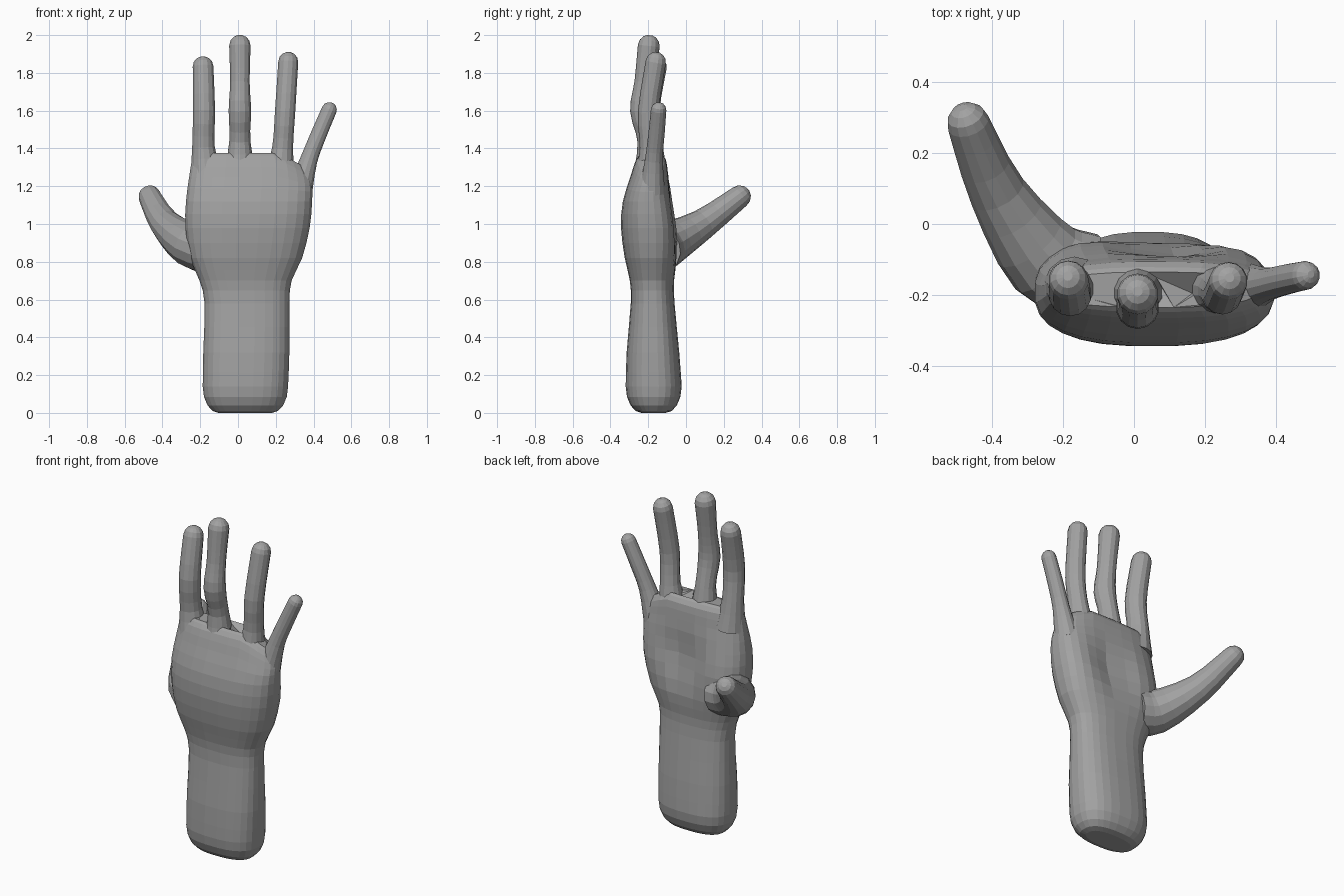
import bpy, bmesh, math
from mathutils import Vector

if "Cube" in bpy.data.objects:
    bpy.data.objects.remove(bpy.data.objects["Cube"])

skin = bpy.data.materials.new("clay_grey")
skin.diffuse_color = (0.36, 0.36, 0.36, 1)
skin.use_nodes = True
skin.node_tree.nodes["Principled BSDF"].inputs["Base Color"].default_value = skin.diffuse_color


def spline(knots, steps):
    """Smooth curve through knots of any number of values."""
    k = [knots[0], *knots, knots[-1]]
    out = []
    for a, b, c, d in zip(k, k[1:], k[2:], k[3:]):
        for s in range(steps):
            t = s / steps
            out.append([0.5 * (2 * q + (r - p) * t + (2 * p - 5 * q + 4 * r - w) * t ** 2
                               + (3 * q - p - 3 * r + w) * t ** 3)
                        for p, q, r, w in zip(a, b, c, d)])
    return out + [list(knots[-1])]


def loft(name, rings):
    """Closed skin through equal-length rings of points."""
    bm = bmesh.new()
    vs = [[bm.verts.new(p) for p in ring] for ring in rings]
    n = len(vs[0])
    for a, b in zip(vs, vs[1:]):
        for i in range(n):
            j = (i + 1) % n
            bm.faces.new((a[i], a[j], b[j], b[i]))
    bm.faces.new(vs[0][::-1])
    bm.faces.new(vs[-1])
    bmesh.ops.recalc_face_normals(bm, faces=bm.faces[:])
    me = bpy.data.meshes.new(name)
    bm.to_mesh(me)
    bm.free()
    me.materials.append(skin)
    ob = bpy.data.objects.new(name, me)
    bpy.context.collection.objects.link(ob)
    return ob


def digit(name, *knots, sides=14):
    """Round tube along (x, y, z, radius) knots, ending in a domed tip."""
    path = spline(knots, 3)
    pts = [Vector(p[:3]) for p in path]
    rad = [p[3] for p in path]
    last = len(pts) - 1
    tans = [(pts[min(i + 1, last)] - pts[max(i - 1, 0)]).normalized()
            for i in range(last + 1)]
    end, r, tip = pts[-1].copy(), rad[-1], tans[-1]
    for deg in (28, 54, 76):
        pts.append(end + tip * r * math.sin(math.radians(deg)))
        rad.append(r * math.cos(math.radians(deg)))
        tans.append(tip)
    rings = []
    for p, q, t in zip(pts, rad, tans):
        u = (Vector((1, 0, 0)) - t * t.x).normalized()
        v = t.cross(u)
        rings.append([p + (u * math.cos(k) + v * math.sin(k)) * q
                      for k in (math.tau * (i + 0.5) / sides for i in range(sides))])
    return loft(name, rings)


def section(z, x0, x1, y0, y1, sides=28):
    """Rounded-box slice with a hollow palm and a sloping knuckle line."""
    ring = []
    hollow = 0.06 * math.exp(-((z - 1.02) / 0.16) ** 2)
    slope = 0.55 * min(1, max(0, (z - 1.15) / 0.2))
    for i in range(sides):
        a = math.tau * (i + 0.5) / sides
        u, w = (math.copysign(abs(c) ** 0.78, c) for c in (math.cos(a), math.sin(a)))
        x = (x0 + x1) / 2 + u * (x1 - x0) / 2
        y = (y0 + y1) / 2 + w * (y1 - y0) / 2
        if w > 0:
            y -= hollow * math.exp(-((u - 0.1) / 0.45) ** 2)
        ring.append((x, y, z - slope * max(0, x - 0.22)))
    return ring


# Forearm and palm: z, x min, x max, y min, y max
profile = [
    (0.14, -0.188, 0.266, -0.32, -0.022),
    (0.32, -0.185, 0.273, -0.315, -0.035),
    (0.58, -0.178, 0.273, -0.293, -0.06),
    (0.70, -0.205, 0.285, -0.298, -0.062),
    (0.82, -0.255, 0.341, -0.325, -0.042),
    (0.98, -0.28, 0.381, -0.345, -0.03),
    (1.12, -0.277, 0.394, -0.335, -0.056),
    (1.25, -0.26, 0.394, -0.295, -0.088),
    (1.34, -0.245, 0.378, -0.265, -0.105),
    (1.375, -0.23, 0.35, -0.235, -0.135),
]
# Rounded stump below the forearm
rings = []
z, x0, x1, y0, y1 = profile[0]
for deg in (90, 68, 46, 23):
    s = math.sin(math.radians(deg))
    inset = 0.085 * (1 - math.cos(math.radians(deg)))
    rings.append(section(z * (1 - s), x0 + inset, x1 - inset, y0 + inset, y1 - inset))
rings += [section(*values) for values in spline(profile, 2)]
hand = loft("hand", rings)

# Fingers and thumb, each flaring where it leaves the palm
parts = [
    digit("index_finger", (-0.168, -0.18, 1.25, 0.088), (-0.183, -0.184, 1.41, 0.061),
          (-0.18, -0.2, 1.6, 0.06), (-0.185, -0.158, 1.832, 0.056)),
    digit("middle_finger", (0.01, -0.19, 1.25, 0.09), (0.01, -0.2, 1.44, 0.057),
          (0.01, -0.235, 1.6, 0.061), (0.01, -0.22, 1.75, 0.053),
          (0.01, -0.197, 1.943, 0.058)),
    digit("ring_finger", (0.217, -0.185, 1.23, 0.088), (0.236, -0.188, 1.4, 0.057),
          (0.249, -0.2, 1.59, 0.055), (0.266, -0.16, 1.857, 0.054)),
    digit("little_finger", (0.325, -0.18, 1.17, 0.07), (0.375, -0.17, 1.34, 0.047),
          (0.43, -0.156, 1.48, 0.043), (0.483, -0.145, 1.604, 0.041)),
    digit("thumb", (-0.13, -0.15, 0.86, 0.125), (-0.25, -0.1, 0.89, 0.12),
          (-0.385, 0.09, 1.0, 0.081), (-0.467, 0.284, 1.145, 0.06)),
]

# Fuse everything into one skin
for part in parts:
    mod = hand.modifiers.new("fuse_" + part.name, 'BOOLEAN')
    mod.operation = 'UNION'
    mod.solver = 'EXACT'
    mod.object = part
bpy.context.view_layer.update()
fused = bpy.data.meshes.new_from_object(
    hand.evaluated_get(bpy.context.evaluated_depsgraph_get()))
hand.modifiers.clear()
hand.data = fused
for part in parts:
    bpy.data.objects.remove(part)
